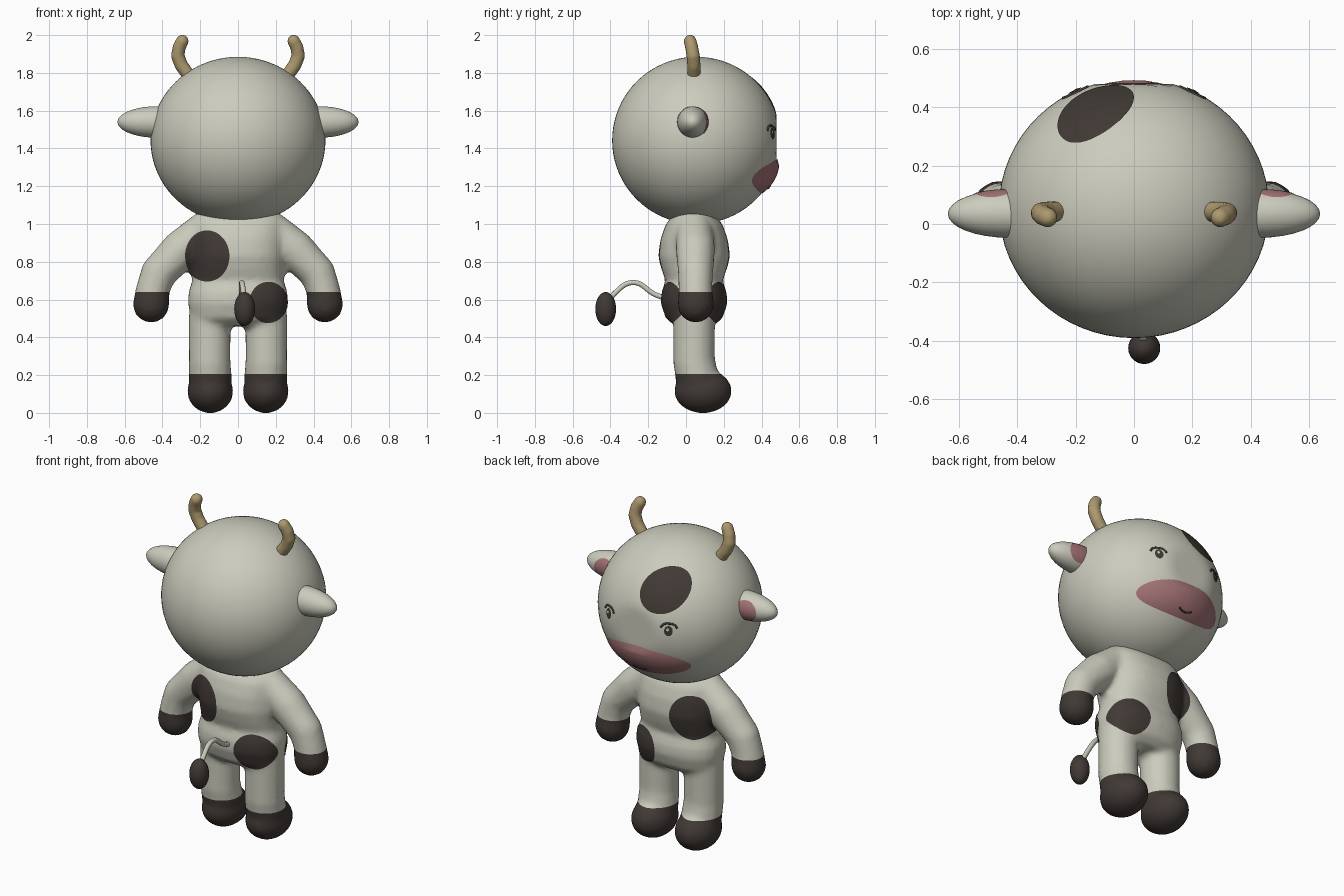
import bpy, bmesh
from math import sin, cos, tau, pi
from mathutils import Vector, Matrix
from mathutils.bvhtree import BVHTree

if "Cube" in bpy.data.objects:
    bpy.data.objects.remove(bpy.data.objects["Cube"])


def material(name, rgb):
    m = bpy.data.materials.new(name)
    m.use_nodes = True
    m.diffuse_color = (*rgb, 1)
    m.node_tree.nodes["Principled BSDF"].inputs["Base Color"].default_value = (*rgb, 1)
    return m


HIDE = material("pale hide", (0.60, 0.60, 0.51))
DARK = material("dark brown", (0.052, 0.041, 0.036))
PINK = material("dusty pink", (0.37, 0.17, 0.18))
HORN = material("horn tan", (0.42, 0.32, 0.16))


def finish(name, bm, *mats):
    mesh = bpy.data.meshes.new(name)
    bm.to_mesh(mesh)
    bm.free()
    for m in mats:
        mesh.materials.append(m)
    mesh.shade_smooth()
    obj = bpy.data.objects.new(name, mesh)
    bpy.context.collection.objects.link(obj)
    return obj


def add_ball(bm, centre, radii, u=24, v=16):
    mat = Matrix.Translation(centre) @ Matrix.Diagonal((*radii, 1))
    return bmesh.ops.create_uvsphere(bm, u_segments=u, v_segments=v, radius=1, matrix=mat)["verts"]


def add_limb(bm, side, stations, steps=6):
    """Chain of balls through (x, y, z, radius) stations, mirrored by side."""
    for a, b in zip(stations, stations[1:]):
        for i in range(steps + 1):
            x, y, z, r = Vector(a).lerp(Vector(b), i / steps)
            add_ball(bm, (side * x, y, z), (r, r, r), 20, 12)


def add_loft(bm, rings, y0, n=32):
    """Stacked rounded-box rings given as (z, x radius, y radius)."""
    def soft(v):
        return abs(v) ** 0.85 * (1 if v > 0 else -1)
    loops = [[bm.verts.new((rx * soft(cos(tau * i / n)), y0 + ry * soft(sin(tau * i / n)), z))
              for i in range(n)] for z, rx, ry in rings]
    for lo, hi in zip(loops, loops[1:]):
        for i in range(n):
            j = (i + 1) % n
            bm.faces.new((lo[i], lo[j], hi[j], hi[i]))
    bm.faces.new(loops[0][::-1])
    bm.faces.new(loops[-1])


def fuse(obj, voxel, smooth):
    """Melt overlapping shells into one skin."""
    r = obj.modifiers.new("fuse", 'REMESH')
    r.mode, r.voxel_size = 'VOXEL', voxel
    s = obj.modifiers.new("soften", 'SMOOTH')
    s.factor, s.iterations = 0.5, smooth
    deps = bpy.context.evaluated_depsgraph_get()
    mesh = bpy.data.meshes.new_from_object(obj.evaluated_get(deps))
    obj.modifiers.clear()
    obj.data = mesh
    mesh.shade_smooth()


def caster(obj):
    """Returns a function finding the surface at x, z seen from +y or -y."""
    me = obj.data
    tree = BVHTree.FromPolygons([v.co for v in me.vertices], [p.vertices for p in me.polygons])

    def cast(x, z, way):
        hit, normal, _, _ = tree.ray_cast(Vector((x, 2 * way, z)), Vector((0, -way, 0)))
        return (hit, normal) if hit else None
    return cast


def patch(name, cast, mat, cx, cz, rx, rz, way=1, lift=0.004, bulge=0.0, rings=10, n=48):
    """Thin oval plate laid on a surface along y."""
    bm = bmesh.new()
    grid = []
    for k in range(rings + 1):
        t = k / rings
        row = []
        for i in range(n if k else 1):
            a = tau * i / n
            got = cast(cx + rx * t * cos(a), cz + rz * t * sin(a), way)
            out = lift + bulge * (1 - t * t)
            row.append(bm.verts.new(got[0] + got[1] * out) if got else None)
        grid.append(row)
    for inner, outer in zip(grid, grid[1:]):
        for i in range(n):
            j = (i + 1) % n
            quad = [inner[i % len(inner)], outer[i], outer[j], inner[j % len(inner)]]
            quad = list(dict.fromkeys(quad))
            if None not in quad:
                bm.faces.new(quad[::-1] if way > 0 else quad)
    return finish(name, bm, mat)


def cord(name, points, radius, mat):
    cu = bpy.data.curves.new(name, 'CURVE')
    cu.dimensions, cu.bevel_depth, cu.bevel_resolution, cu.use_fill_caps = '3D', radius, 3, True
    sp = cu.splines.new('BEZIER')
    sp.bezier_points.add(len(points) - 1)
    for bp, p in zip(sp.bezier_points, points):
        bp.co = p
        bp.handle_left_type = bp.handle_right_type = 'AUTO'
    cu.materials.append(mat)
    obj = bpy.data.objects.new(name, cu)
    bpy.context.collection.objects.link(obj)
    return obj


# Body: torso, arms and legs fused into one skin
bm = bmesh.new()
add_loft(bm, [(0.46, 0.22, 0.10), (0.50, 0.25, 0.15), (0.58, 0.265, 0.175), (0.64, 0.262, 0.172),
              (0.70, 0.242, 0.152), (0.76, 0.245, 0.172), (0.83, 0.25, 0.188), (0.92, 0.25, 0.178),
              (1.0, 0.25, 0.15), (1.06, 0.22, 0.10)], 0.043)
for side in (1, -1):
    add_limb(bm, side, [(0.19, 0.045, 0.955, 0.1), (0.30, 0.05, 0.865, 0.105), (0.42, 0.05, 0.742, 0.094),
                        (0.452, 0.05, 0.65, 0.09), (0.46, 0.052, 0.575, 0.097)])
    add_limb(bm, side, [(0.15, 0.043, 0.50, 0.113), (0.15, 0.043, 0.27, 0.112), (0.147, 0.06, 0.18, 0.115)])
    add_ball(bm, (side * 0.147, 0.09, 0.115), (0.122, 0.153, 0.117))
body = finish("body", bm, HIDE, DARK)
fuse(body, 0.018, 3)

# Dark hooves and hands, cut cleanly by height
bm = bmesh.new()
bm.from_mesh(body.data)
for level in (0.205, 0.64):
    bmesh.ops.bisect_plane(bm, geom=bm.verts[:] + bm.edges[:] + bm.faces[:],
                           plane_co=(0, 0, level), plane_no=(0, 0, 1))
low = min(v.co.z for v in bm.verts)
for f in bm.faces:
    c = f.calc_center_median()
    f.material_index = int(c.z < 0.205 or (c.z < 0.64 and abs(c.x) > 0.345))
for v in bm.verts:
    if v.co.z < 0.15:
        v.co.z -= low * (1 - v.co.z / 0.15)
bm.to_mesh(body.data)
bm.free()
body.data.shade_smooth()

# Hide spots on both sides of the body
on_body = caster(body)
for way, label in ((1, "face_side"), (-1, "tail_side")):
    patch("chest_spot_" + label, on_body, DARK, -0.163, 0.83, 0.118, 0.135, way)
    patch("hip_spot_" + label, on_body, DARK, 0.16, 0.585, 0.1, 0.108, way)

# Head: round with a flattened face
bm = bmesh.new()
add_ball(bm, (0, 0.055, 1.4425), (0.463, 0.446, 0.4425), 64, 40)
for v in bm.verts:
    v.co.y = min(v.co.y, 0.479)
head = finish("head", bm, HIDE)
on_head = caster(head)
patch("brow_spot", on_head, DARK, -0.13, 1.68, 0.13, 0.113)
muzzle = patch("muzzle", on_head, PINK, 0, 1.255, 0.28, 0.092, lift=0.003, bulge=0.016, rings=14)

# Mouth
on_muzzle = caster(muzzle)
smile = [on_muzzle(x * 0.022, 1.19 + 0.003 * x * x, 1)[0] for x in range(-2, 3)]
cord("mouth", smile, 0.005, DARK)

for side, label in ((1, "left"), (-1, "right")):
    # Eyes with lids
    patch("eye_" + label, on_head, DARK, side * 0.2, 1.478, 0.022, 0.03, rings=4, n=24)
    patch("eye_glint_" + label, on_head, HIDE, side * 0.2 + 0.004, 1.486, 0.007, 0.009,
          lift=0.007, rings=2, n=16)
    lid = [on_head(side * 0.2 + 0.042 * cos(a * pi / 4), 1.495 + 0.025 * sin(a * pi / 4), 1)[0]
           for a in range(5)]
    cord("eyelid_" + label, lid, 0.006, DARK)

    # Ears with pink lining
    bm = bmesh.new()
    add_ball(bm, (side * 0.43, 0.035, 1.54), (0.208, 0.082, 0.083), 32, 24)
    ear = finish("ear_" + label, bm, HIDE)
    patch("ear_lining_" + label, caster(ear), PINK, side * 0.475, 1.54, 0.072, 0.058, lift=0.003)

    # Horns
    bm = bmesh.new()
    add_limb(bm, side, [(0.245, 0.042, 1.765, 0.036), (0.30, 0.042, 1.84, 0.036), (0.319, 0.038, 1.89, 0.036),
                        (0.312, 0.03, 1.935, 0.035), (0.295, 0.022, 1.968, 0.034)])
    fuse(finish("horn_" + label, bm, HORN), 0.009, 2)

# Tail with dark tuft
cord("tail", [(0.02, -0.08, 0.60), (0.02, -0.16, 0.625), (0.02, -0.28, 0.69), (0.03, -0.38, 0.63),
              (0.035, -0.425, 0.56)], 0.014, HIDE)
bm = bmesh.new()
add_ball(bm, (0.035, -0.425, 0.55), (0.055, 0.055, 0.09))
finish("tail_tuft", bm, DARK)
